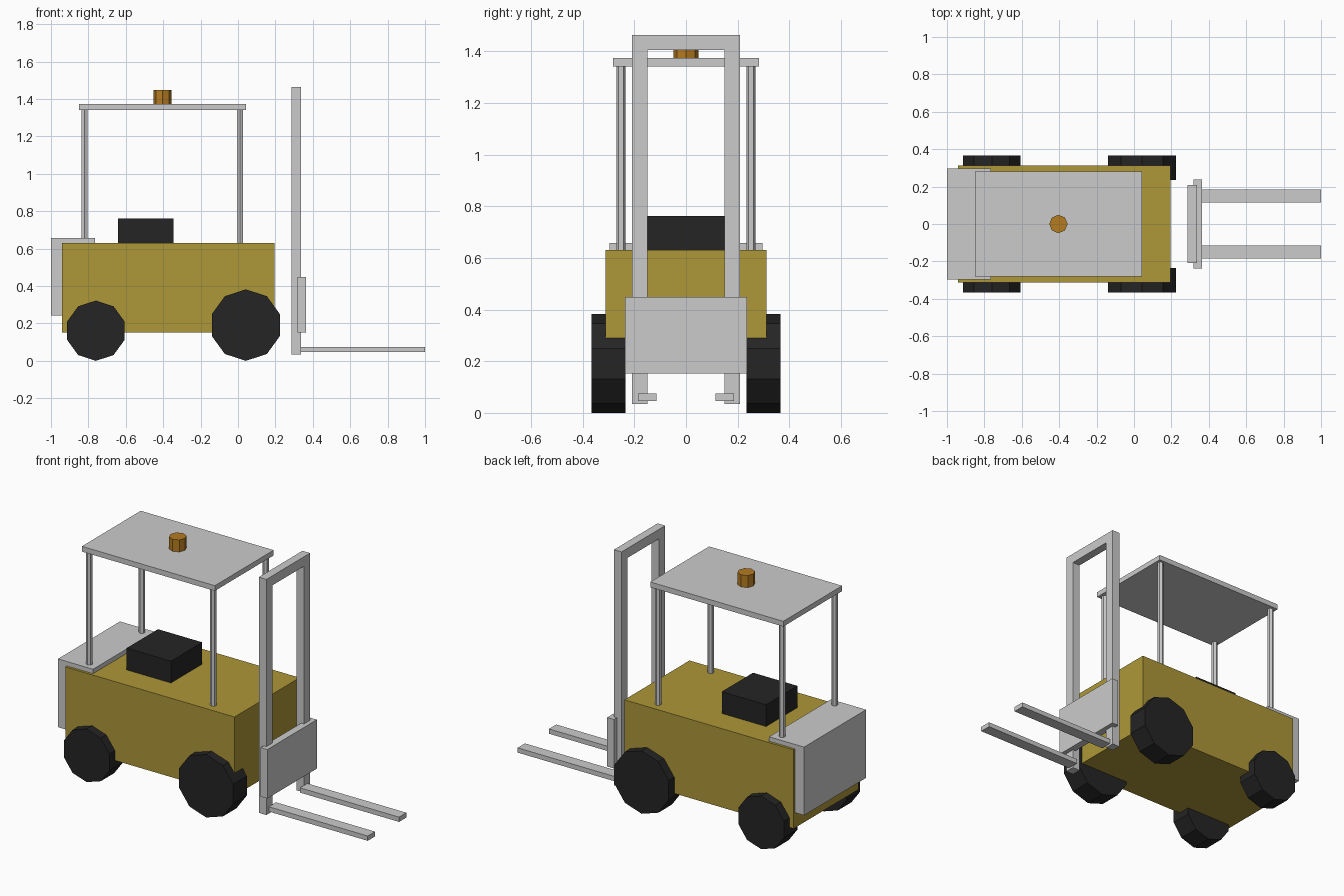
import bpy
from math import pi

if "Cube" in bpy.data.objects:
    bpy.data.objects.remove(bpy.data.objects["Cube"])


def material(name, rgb):
    m = bpy.data.materials.new(name)
    m.diffuse_color = (*rgb, 1)
    m.use_nodes = True
    m.node_tree.nodes["Principled BSDF"].inputs["Base Color"].default_value = m.diffuse_color
    return m


YELLOW = material("yellow_paint", (0.42, 0.31, 0.04))
BLACK = material("black_rubber", (0.018, 0.018, 0.018))
AMBER = material("amber_lens", (0.46, 0.2, 0.015))


def finish(name, mat):
    ob = bpy.context.object
    ob.name = ob.data.name = name
    if mat:
        ob.data.materials.append(mat)
    return ob


def box(name, x, y, z, mat=None):
    """Box from (min, max) ranges on each axis."""
    mid = [(a + b) / 2 for a, b in (x, y, z)]
    bpy.ops.mesh.primitive_cube_add(size=1, location=mid)
    ob = finish(name, mat)
    ob.scale = [b - a for a, b in (x, y, z)]
    bpy.ops.object.transform_apply(location=False, rotation=False, scale=True)
    return ob


def cylinder(name, sides, r, depth, loc, mat=None, rot=(0, 0, 0)):
    bpy.ops.mesh.primitive_cylinder_add(vertices=sides, radius=r, depth=depth,
                                        location=loc, rotation=rot)
    return finish(name, mat)


# Body, counterweight and seat
box("body", (-0.94, 0.195), (-0.312, 0.312), (0.152, 0.63), YELLOW)
box("counterweight", (-1.0, -0.765), (-0.297, 0.297), (0.243, 0.657))
box("seat", (-0.642, -0.345), (-0.15, 0.15), (0.62, 0.762), BLACK)

# Overhead guard roof and beacon
box("roof", (-0.85, 0.042), (-0.282, 0.282), (1.342, 1.374))
cylinder("beacon", 8, 0.049, 0.074, (-0.404, 0, 1.41), AMBER)

for side, s in (("right", -1), ("left", 1)):
    def span(a, b):
        return tuple(sorted((s * a, s * b)))

    # Ten-sided wheels, a corner at the bottom
    for end, x, r in (("front", 0.042, 0.191), ("rear", -0.76, 0.161)):
        cylinder(f"{end}_{side}_wheel", 10, r, 0.13, (x, s * 0.3, r), BLACK,
                 (pi / 2, 0, 0))
    # Guard posts
    for end, x in (("front", 0.01), ("rear", -0.821)):
        cylinder(f"{end}_{side}_post", 6, 0.018, 0.73, (x, s * 0.252, 0.985))
    # Mast rails and forks
    box(f"{side}_mast_rail", (0.286, 0.337), span(0.15, 0.209), (0.034, 1.463))
    box(f"{side}_fork", (0.335, 1.0), span(0.115, 0.185), (0.046, 0.075))

# Mast crossbar and fork carriage
box("mast_crossbar", (0.286, 0.337), (-0.15, 0.15), (1.405, 1.463))
box("fork_carriage", (0.318, 0.363), (-0.237, 0.237), (0.152, 0.449))
